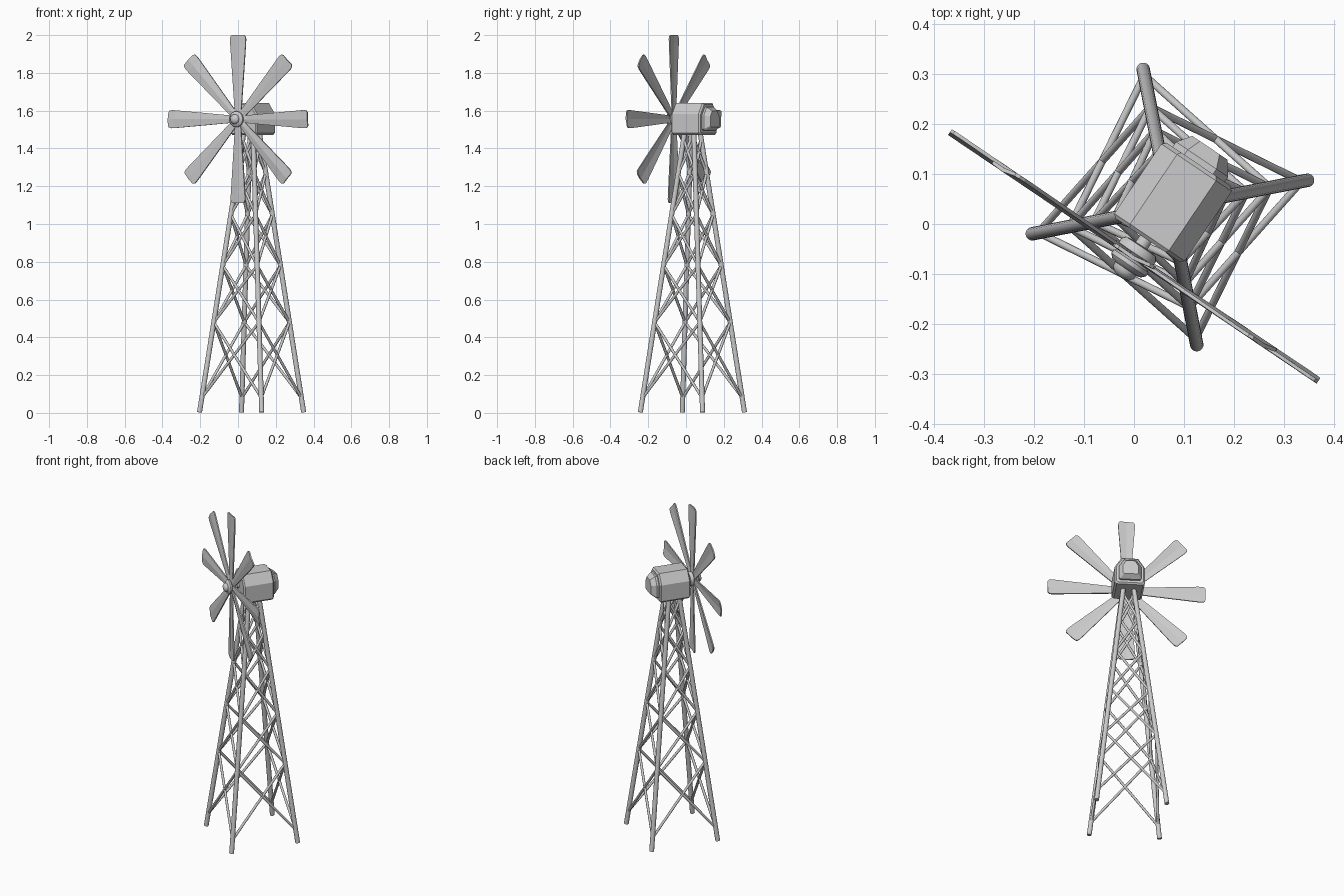
import bpy, bmesh
from math import sin, cos, pi, radians
from mathutils import Matrix, Vector

if "Cube" in bpy.data.objects:
    bpy.data.objects.remove(bpy.data.objects["Cube"])

# Everything is built facing -y around the tower axis, then turned into place
ROOT = Matrix.Translation((0.072, 0.034, 0)) @ Matrix.Rotation(radians(-34), 4, 'Z')
HUB = Vector((-0.004, -0.122, 1.555))


def make(name, bm, smooth=False):
    bmesh.ops.recalc_face_normals(bm, faces=bm.faces)
    me = bpy.data.meshes.new(name)
    bm.to_mesh(me)
    bm.free()
    ob = bpy.data.objects.new(name, me)
    bpy.context.collection.objects.link(ob)
    ob.matrix_world = ROOT
    if smooth:
        bpy.ops.object.select_all(action='DESELECT')
        ob.select_set(True)
        bpy.context.view_layer.objects.active = ob
        bpy.ops.object.shade_smooth_by_angle(angle=radians(40))
    return ob


def add_rod(bm, a, b, r, sides=12):
    a, b = Vector(a), Vector(b)
    d = b - a
    m = Matrix.Translation((a + b) / 2) @ d.to_track_quat('Z', 'Y').to_matrix().to_4x4()
    bmesh.ops.create_cone(bm, cap_ends=True, segments=sides, radius1=r, radius2=r,
                          depth=d.length, matrix=m)


def add_loft(bm, rings):
    rows = [[bm.verts.new(p) for p in ring] for ring in rings]
    n = len(rows[0])
    for lo, hi in zip(rows, rows[1:]):
        for i in range(n):
            j = (i + 1) % n
            bm.faces.new((lo[i], lo[j], hi[j], hi[i]))
    bm.faces.new(rows[0][::-1])
    bm.faces.new(rows[-1])


def leg_point(i, z):
    s = 0.199 + (0.03 - 0.199) * z / 1.48
    a = pi / 4 + i * pi / 2
    return Vector((cos(a), sin(a), 0)) * s * 2 ** 0.5 + Vector((0, 0, z))


# Four splayed legs
for i in range(4):
    bm = bmesh.new()
    add_rod(bm, leg_point(i, 0.003), leg_point(i, 1.50), 0.0135, 16)
    make(f"tower_leg_{i + 1}", bm, True)

# Crossed braces on every face of the tower
levels = [0.08, 0.48, 0.78, 1.05, 1.27, 1.45]
for i in range(4):
    bm = bmesh.new()
    for z0, z1 in zip(levels, levels[1:]):
        add_rod(bm, leg_point(i, z0), leg_point(i + 1, z1), 0.0075)
        add_rod(bm, leg_point(i + 1, z0), leg_point(i, z1), 0.0075)
    make(f"cross_braces_{i + 1}", bm, True)

# Gearbox housing: chamfered box with a stepped, tapering tail
half = [(0.074, -0.085), (0.085, -0.074), (0.085, 0.025), (0.047, 0.083)]
outline = half + [(-x, z) for x, z in reversed(half)]


def section(y, k):
    return [(x * k, y, 1.557 + z * k) for x, z in outline]


bm = bmesh.new()
add_loft(bm, [section(-0.08, 0.92), section(-0.073, 1), section(0.095, 1),
              section(0.103, 0.9), section(0.103, 0.74),
              section(0.115, 0.74), section(0.143, 0.5)])
make("gearbox_housing", bm)

# Shaft from the housing to the hub
bm = bmesh.new()
add_rod(bm, (HUB.x, -0.06, HUB.z), HUB, 0.014, 16)
make("rotor_shaft", bm, True)

# Turned hub: rear collar, groove for the blades, rounded nose
profile = [(0.022, 0.026), (0.036, 0.024), (0.042, 0.016), (0.042, 0.006),
           (0.034, 0.0), (0.034, -0.006), (0.042, -0.011), (0.042, -0.020),
           (0.034, -0.028), (0.026, -0.030), (0.025, -0.038), (0.018, -0.046),
           (0.006, -0.050)]
bm = bmesh.new()
add_loft(bm, [[HUB + Vector((r * cos(t * pi / 12), y, r * sin(t * pi / 12)))
               for t in range(24)] for r, y in profile])
make("rotor_hub", bm, True)

# Eight flared blades with rounded tips, a shallow ridge and a slight pitch
stations = [(0.02, 0.018), (0.06, 0.021), (0.40, 0.047), (0.425, 0.048),
            (0.438, 0.045), (0.445, 0.036)]
for k in range(8):
    bm = bmesh.new()
    add_loft(bm, [[(-w, -0.003, r), (0, -0.007, r), (w, -0.003, r),
                   (w, 0.004, r), (0, 0.001, r), (-w, 0.004, r)]
                  for r, w in stations])
    turn = (Matrix.Translation(HUB) @ Matrix.Rotation(k * pi / 4, 4, 'Y')
            @ Matrix.Rotation(radians(4), 4, 'Z'))
    bmesh.ops.transform(bm, matrix=turn, verts=bm.verts)
    make(f"rotor_blade_{k + 1}", bm)
